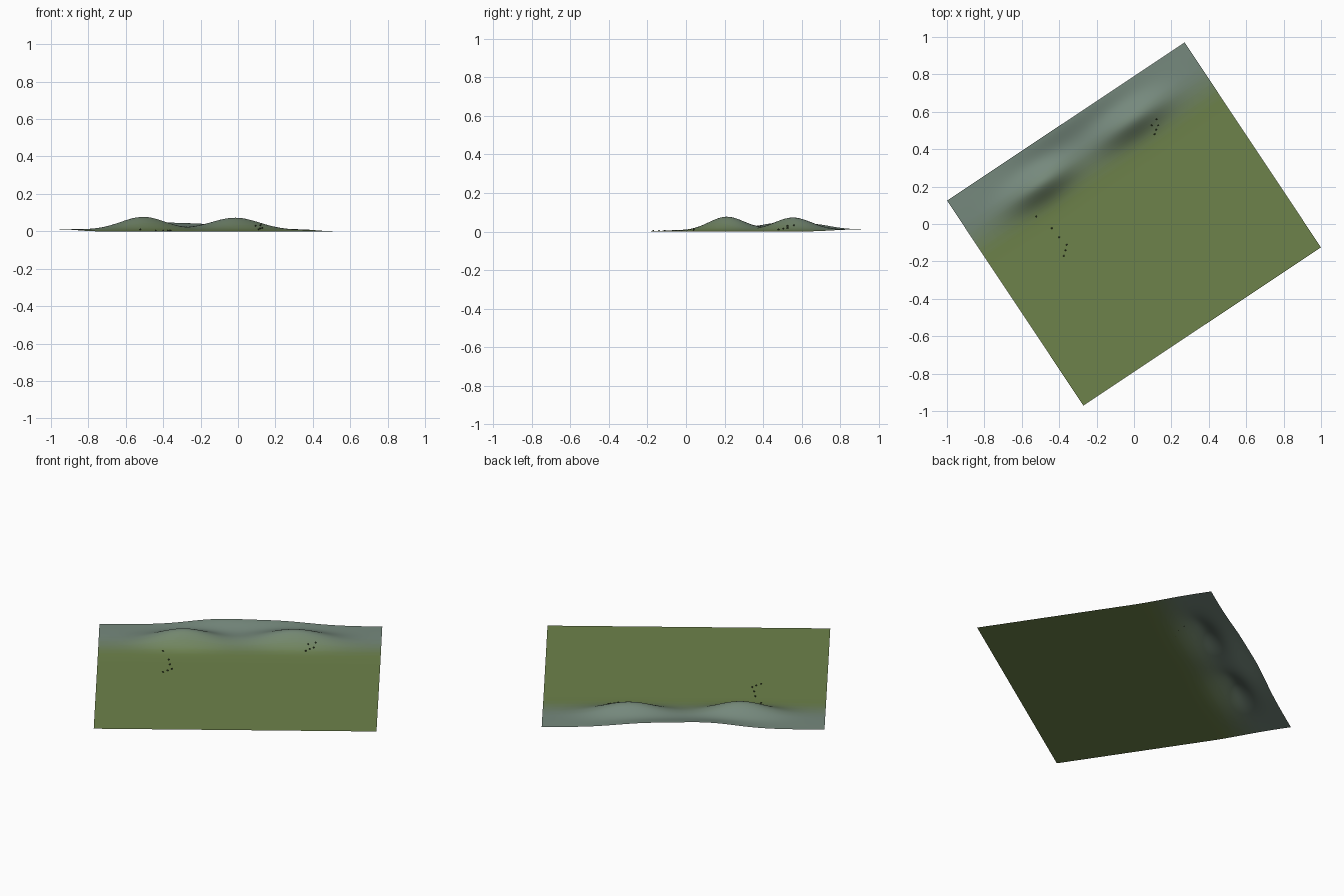
import bpy, bmesh, math
from mathutils import Vector

if "Cube" in bpy.data.objects:
    bpy.data.objects.remove(bpy.data.objects["Cube"])

ANG = math.atan2(0.845, 1.27)
CU, SU = math.cos(ANG), math.sin(ANG)
HALF_U, HALF_V = 0.763, 0.658
NU, NV = 120, 110


def smooth(a, b, t):
    t = max(0.0, min(1.0, (t - a) / (b - a)))
    return t * t * (3 - 2 * t)


# (u, v, height, spread along ridge, spread across ridge)
HILLS = [(-0.305, 0.455, 0.069, 0.14, 0.057),
         (0.295, 0.468, 0.064, 0.15, 0.057),
         (-0.13, 0.67, 0.032, 0.16, 0.07),
         (0.20, 0.67, 0.026, 0.17, 0.07)]


def height(u, v):
    z = 0.011 * smooth(0.2, 0.6, v)
    for hu, hv, h, su, sv in HILLS:
        z += h * math.exp(-((u - hu) / su) ** 2 / 2 - ((v - hv) / sv) ** 2 / 2)
    return z


def material(name, rgb):
    m = bpy.data.materials.new(name)
    m.diffuse_color = (*rgb, 1)
    m.use_nodes = True
    m.node_tree.nodes["Principled BSDF"].inputs["Base Color"].default_value = m.diffuse_color
    return m


def add_object(name, bm, mats):
    me = bpy.data.meshes.new(name)
    bm.to_mesh(me)
    bm.free()
    for m in mats:
        me.materials.append(m)
    for p in me.polygons:
        p.use_smooth = True
    ob = bpy.data.objects.new(name, me)
    bpy.context.collection.objects.link(ob)
    return ob


# Ground sheet with twin hills and a low back ridge, green fading to hazy grey
BANDS = 20
green, haze = Vector((0.155, 0.225, 0.07)), Vector((0.18, 0.25, 0.205))
mats = [material(f"ground_{i}", green.lerp(haze, i / (BANDS - 1))) for i in range(BANDS)]
bm = bmesh.new()
rows = []
for j in range(NV + 1):
    v = HALF_V * (2 * j / NV - 1)
    row = []
    for i in range(NU + 1):
        u = HALF_U * (2 * i / NU - 1)
        row.append(bm.verts.new((u * CU - v * SU, u * SU + v * CU, height(u, v))))
    rows.append(row)
for j in range(NV):
    v = HALF_V * (2 * (j + 0.5) / NV - 1)
    band = round(smooth(0.27, 0.53, v) * (BANDS - 1))
    for i in range(NU):
        f = bm.faces.new((rows[j][i], rows[j][i + 1], rows[j + 1][i + 1], rows[j + 1][i]))
        f.material_index = band
add_object("hilly_ground", bm, mats)

# Tiny dark shrubs scattered below each hill
shrub_mat = material("shrub", (0.05, 0.075, 0.03))
GROUPS = {
    "left_shrubs": [(-0.522, 0.04), (-0.44, -0.023), (-0.4, -0.07),
                    (-0.36, -0.11), (-0.366, -0.14), (-0.375, -0.17)],
    "right_shrubs": [(0.12, 0.56), (0.094, 0.527), (0.13, 0.527),
                     (0.118, 0.505), (0.11, 0.48)],
}
for name, spots in GROUPS.items():
    bm = bmesh.new()
    for x, y in spots:
        z = height(x * CU + y * SU, -x * SU + y * CU)
        ball = bmesh.ops.create_icosphere(bm, subdivisions=1, radius=0.005)["verts"]
        bmesh.ops.translate(bm, verts=ball, vec=(x, y, z + 0.004))
    add_object(name, bm, [shrub_mat])
